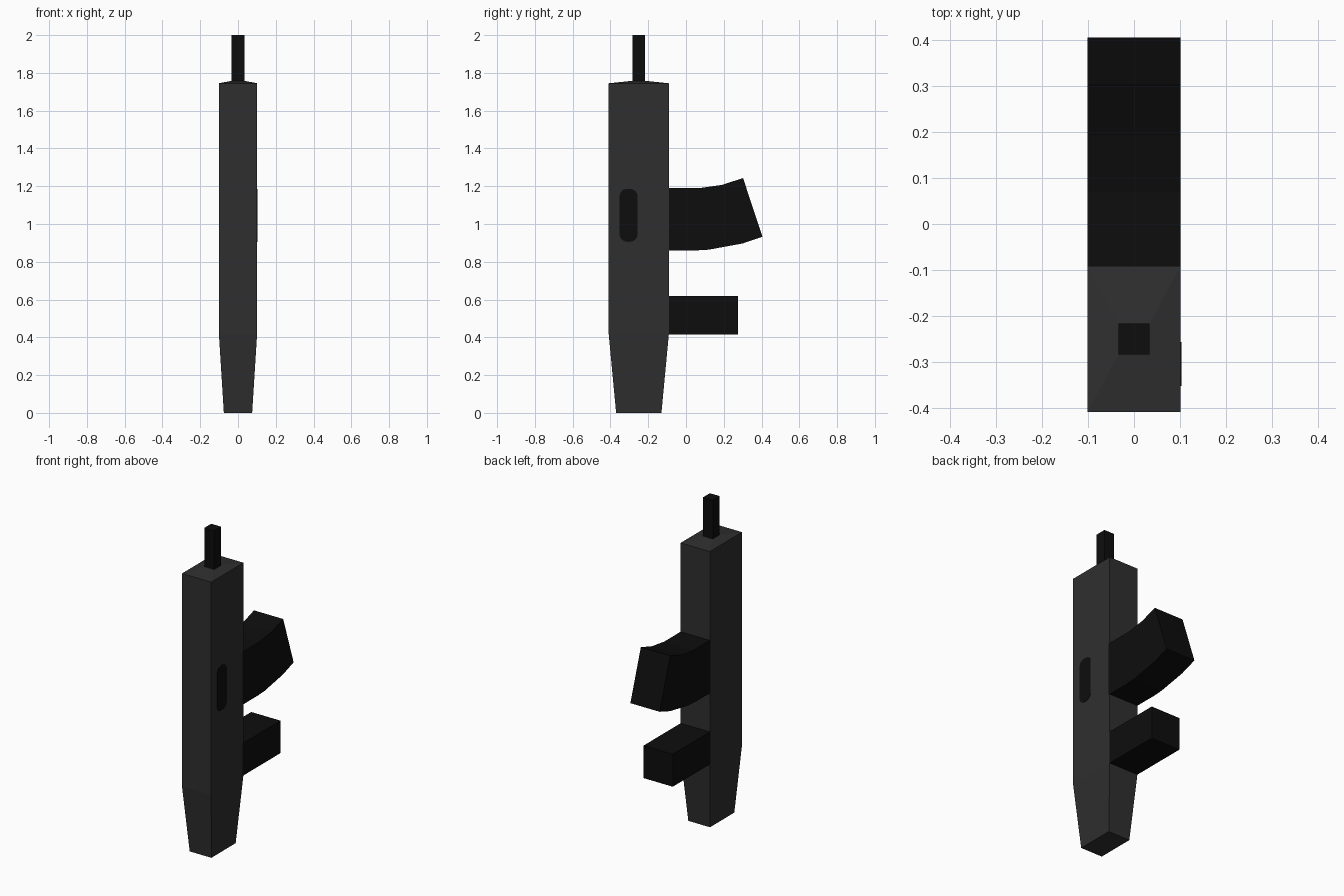
import bpy, bmesh, math

if "Cube" in bpy.data.objects:
    bpy.data.objects.remove(bpy.data.objects["Cube"])


def material(name, value):
    m = bpy.data.materials.new(name)
    m.diffuse_color = (value, value, value, 1)
    m.use_nodes = True
    m.node_tree.nodes["Principled BSDF"].inputs["Base Color"].default_value = m.diffuse_color
    return m


grey = material("dark grey", 0.028)
black = material("black", 0.004)


def finish(name, bm, mat):
    bmesh.ops.recalc_face_normals(bm, faces=bm.faces)
    mesh = bpy.data.meshes.new(name)
    bm.to_mesh(mesh)
    bm.free()
    mesh.materials.append(mat)
    obj = bpy.data.objects.new(name, mesh)
    bpy.context.collection.objects.link(obj)
    return obj


def loft(name, sections, mat, y=-0.25):
    """Stack rectangles (half x, half y, z) into a closed body."""
    bm = bmesh.new()
    rings = [[bm.verts.new((sx * hx, y + sy * hy, z))
              for sx, sy in ((-1, -1), (1, -1), (1, 1), (-1, 1))]
             for hx, hy, z in sections]
    for a, b in zip(rings, rings[1:]):
        for i in range(4):
            j = (i + 1) % 4
            bm.faces.new((a[i], a[j], b[j], b[i]))
    bm.faces.new(rings[0])
    bm.faces.new(rings[-1])
    return finish(name, bm, mat)


def extrude_profile(name, points, x0, x1, mat):
    """Extrude a (y, z) outline along x."""
    bm = bmesh.new()
    face = bm.faces.new([bm.verts.new((x0, y, z)) for y, z in points])
    out = bmesh.ops.extrude_face_region(bm, geom=[face])
    verts = [g for g in out["geom"] if isinstance(g, bmesh.types.BMVert)]
    bmesh.ops.translate(bm, verts=verts, vec=(x1 - x0, 0, 0))
    return finish(name, bm, mat)


# Main body: tapered foot, straight middle, shallow sloped top
loft("body", [(0.075, 0.12, 0), (0.101, 0.159, 0.415),
              (0.101, 0.159, 1.745), (0.034, 0.034, 1.758)], grey)

# Barrel
loft("barrel", [(0.034, 0.034, 1.75), (0.034, 0.034, 2.0)], black)

# Curved magazine
extrude_profile("magazine", [
    (-0.10, 1.19), (0.07, 1.19), (0.19, 1.207), (0.302, 1.243),
    (0.405, 0.933), (0.30, 0.897), (0.12, 0.864), (0.05, 0.86), (-0.10, 0.86),
], -0.101, 0.101, black)

# Grip
extrude_profile("grip", [(-0.10, 0.415), (0.275, 0.415),
                         (0.275, 0.618), (-0.10, 0.618)], -0.101, 0.101, black)

# Ejection port: thin rounded plate on the right side
cy, cz, hw, hh, r = -0.304, 1.046, 0.048, 0.14, 0.04
outline = []
for k, (sy, sz) in enumerate(((1, 1), (-1, 1), (-1, -1), (1, -1))):
    for i in range(5):
        a = math.radians(90 * k + 22.5 * i)
        outline.append((cy + sy * (hw - r) + r * math.cos(a),
                        cz + sz * (hh - r) + r * math.sin(a)))
extrude_profile("ejection_port", outline, 0.099, 0.103, black)
